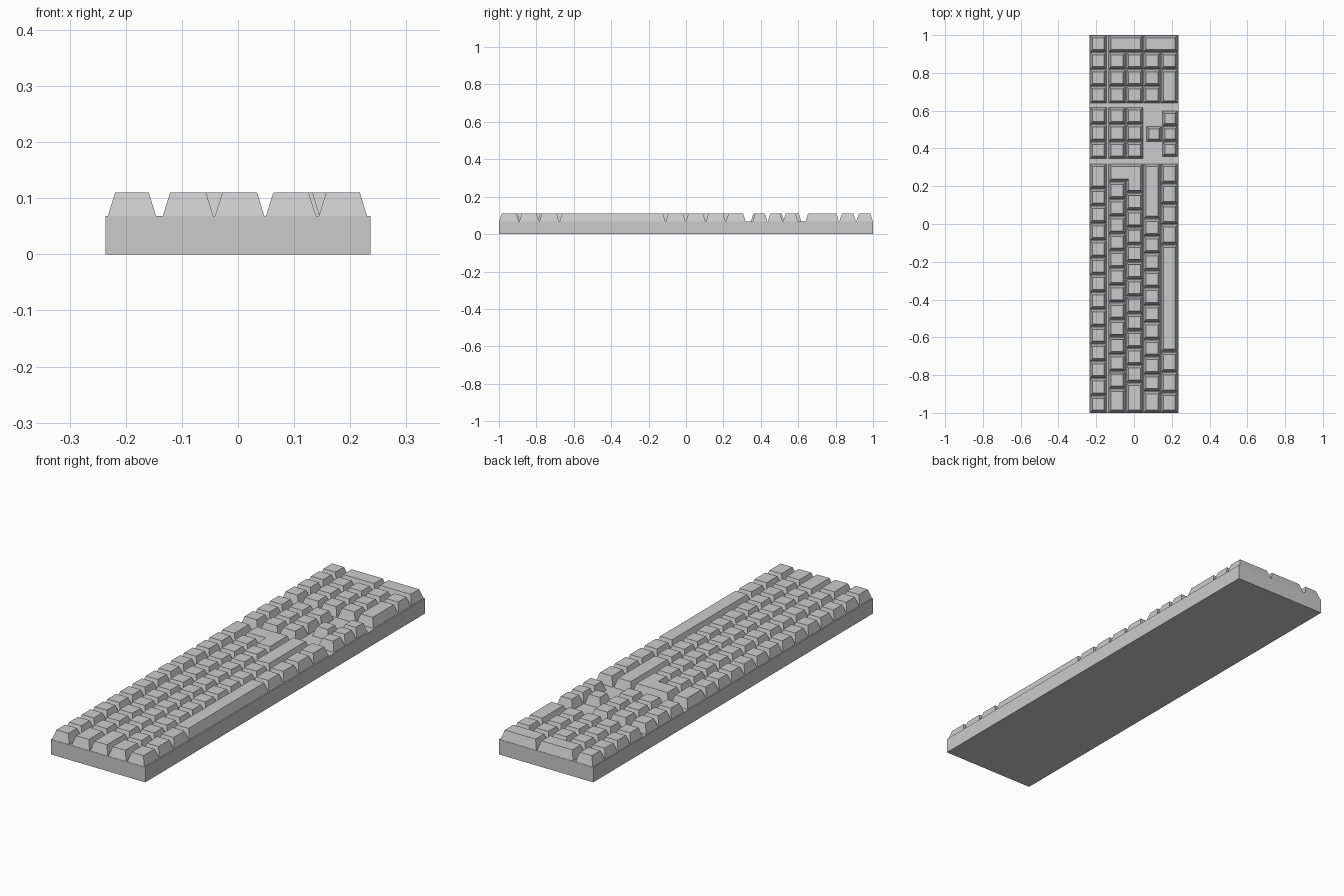
import bpy, bmesh

if "Cube" in bpy.data.objects:
    bpy.data.objects.remove(bpy.data.objects["Cube"])

BASE_TOP, KEY_TOP, TAPER, GAP = 0.068, 0.11, 0.013, 0.003
U = 0.0913            # pitch of one key along y
MAIN_END = 0.32       # end of the main block
# x span of each of the five key rows
ROWS = [(-0.232, -0.146), (-0.134, -0.044), (-0.041, 0.047),
        (0.050, 0.139), (0.144, 0.230)]


def block(name, x0, x1, y0, y1, z0, z1, taper=0.0):
    """Box whose top is inset by taper on all four sides."""
    bm = bmesh.new()
    rings = []
    for z, t in ((z0, 0.0), (z1, taper)):
        rings.append([bm.verts.new(p) for p in (
            (x0 + t, y0 + t, z), (x1 - t, y0 + t, z),
            (x1 - t, y1 - t, z), (x0 + t, y1 - t, z))])
    low, top = rings
    bm.faces.new(low[::-1])
    bm.faces.new(top)
    for i in range(4):
        j = (i + 1) % 4
        bm.faces.new((low[i], low[j], top[j], top[i]))
    mesh = bpy.data.meshes.new(name)
    bm.to_mesh(mesh)
    bm.free()
    obj = bpy.data.objects.new(name, mesh)
    bpy.context.collection.objects.link(obj)
    return obj


def key(name, xs, y0, y1):
    h = GAP / 2
    return block(name, xs[0], xs[1], y0 + h, y1 - h, BASE_TOP, KEY_TOP, TAPER)


def key_run(name, xs, start, sizes):
    """Keys laid end to end along y."""
    y = start
    for size in sizes:
        key(name, xs, y, y + size)
        y += size


# Case
block("case", -0.236, 0.236, -1, 1, 0, BASE_TOP)

# Main block: number, upper, home and lower letter rows
number_row = [U] * 13
key_run("number_key", ROWS[0], -1, number_row + [MAIN_END + 1 - 13 * U])
key_run("upper_key", ROWS[1], -1, [1.4 * U] + [U] * 12)
key_run("home_key", ROWS[2], -1, [1.75 * U] + [U] * 12)
shift = 1.25 * U
key_run("lower_key", ROWS[3], -1, [shift] + [U] * 10 + [MAIN_END + 1 - shift - 10 * U])
key("return_key", (ROWS[1][0], ROWS[2][1]), -1 + 13.4 * U, MAIN_END)

# Bottom row with space bar
key_run("bottom_key", ROWS[4], -1, [0.1075] * 3)
key("space_bar", ROWS[4], -0.6775, -0.109)
key_run("bottom_key", ROWS[4], -0.109, [0.10725] * 4)

# Navigation block
for row in ROWS[:3]:
    key_run("navigation_key", row, 0.346, [0.0905] * 3)

# Arrow cluster
key_run("arrow_key", (0.150, 0.230), 0.355, [0.0815] * 3)
key("arrow_key_up", (0.066, 0.146), 0.4365, 0.518)

# Number pad
P = 0.0905
pad = 1 - 4 * P
key_run("pad_key", ROWS[0], pad, [P] * 4)
for row in ROWS[1:4]:
    key_run("pad_key", row, pad, [P] * 3)
key_run("pad_key", ROWS[4], pad, [2 * P, P])
key("pad_plus", (ROWS[1][0], ROWS[2][1]), 1 - P, 1)
key("pad_enter", (ROWS[3][0], ROWS[4][1]), 1 - P, 1)
